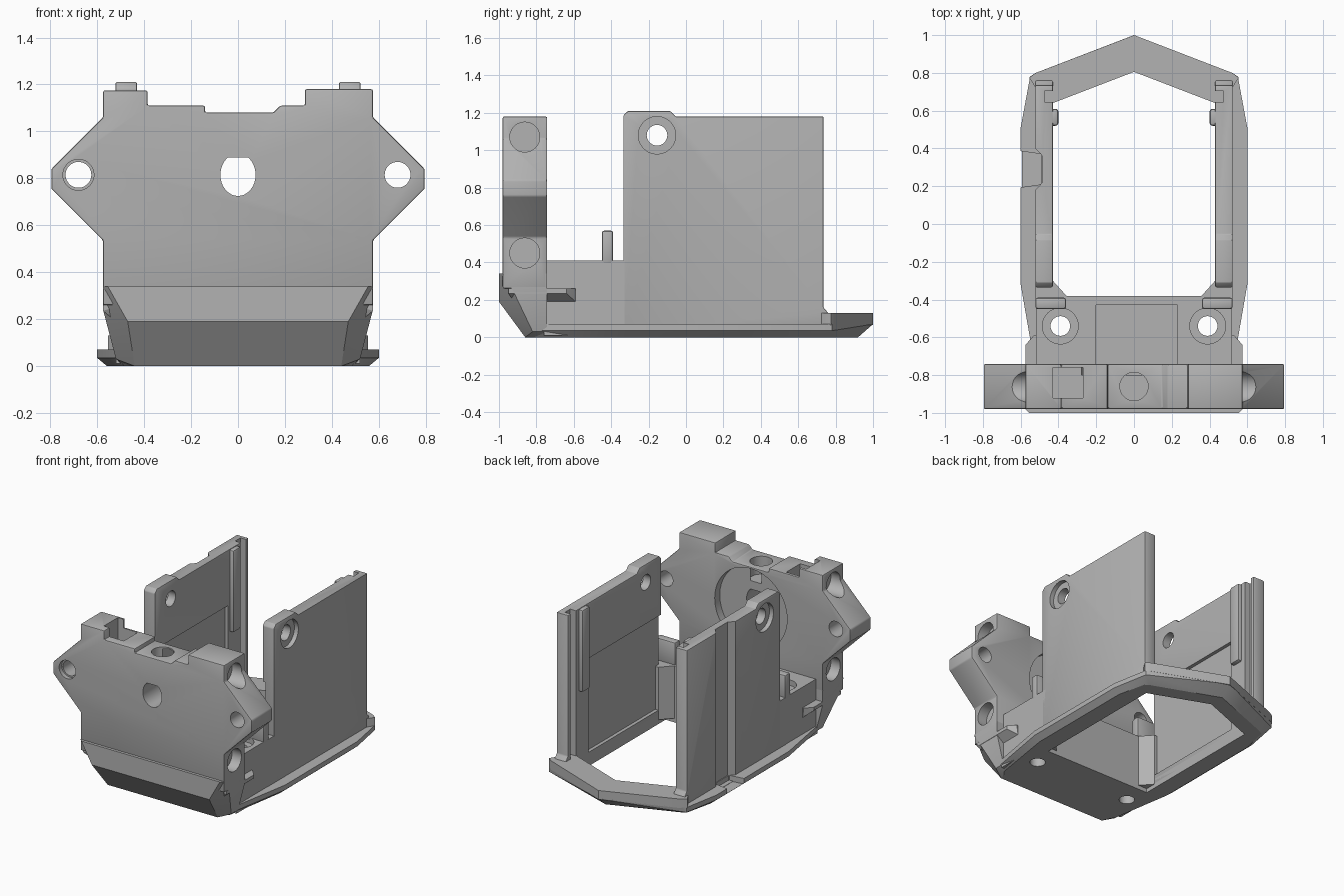
import bpy, bmesh, math
from mathutils import Vector

cube = bpy.data.objects.get("Cube")
if cube:
    bpy.data.objects.remove(cube, do_unlink=True)

grey = bpy.data.materials.new("plain grey")
grey.use_nodes = True
grey.diffuse_color = (0.45, 0.45, 0.45, 1)
grey.node_tree.nodes["Principled BSDF"].inputs["Base Color"].default_value = grey.diffuse_color


def finish(name, bm):
    bmesh.ops.recalc_face_normals(bm, faces=bm.faces)
    mesh = bpy.data.meshes.new(name)
    bm.to_mesh(mesh)
    bm.free()
    mesh.materials.append(grey)
    obj = bpy.data.objects.new(name, mesh)
    bpy.context.collection.objects.link(obj)
    return obj


def prism(name, pts, axis, a, b):
    """Extrude a 2D outline along x, y or z from a to b."""
    place = {"x": lambda p, t: (t, *p), "y": lambda p, t: (p[0], t, p[1]),
             "z": lambda p, t: (*p, t)}[axis]
    bm = bmesh.new()
    face = bm.faces.new([bm.verts.new(place(p, a)) for p in pts])
    out = bmesh.ops.extrude_face_region(bm, geom=[face])
    move = Vector(place((0, 0), b - a))
    bmesh.ops.translate(bm, verts=[v for v in out["geom"] if isinstance(v, bmesh.types.BMVert)], vec=move)
    return finish(name, bm)


def box(name, x, y, z):
    return prism(name, [(x[0], y[0]), (x[1], y[0]), (x[1], y[1]), (x[0], y[1])], "z", *z)


def rod(axis, centre, r, a, b, name="cutter"):
    turn = [i * math.tau / 40 for i in range(40)]
    return prism(name, [(centre[0] + r * math.cos(t), centre[1] + r * math.sin(t)) for t in turn], axis, a, b)


def hull(name, pts):
    bm = bmesh.new()
    for p in pts:
        bm.verts.new(p)
    bmesh.ops.convex_hull(bm, input=bm.verts)
    return finish(name, bm)


def apply(obj, mod):
    bpy.context.view_layer.objects.active = obj
    bpy.ops.object.modifier_apply(modifier=mod.name)


def bevel(obj, width):
    mod = obj.modifiers.new("soft edges", "BEVEL")
    mod.width, mod.segments, mod.limit_method = width, 2, "ANGLE"
    apply(obj, mod)


def cut(obj, *cutters):
    for c in cutters:
        mod = obj.modifiers.new("cut", "BOOLEAN")
        mod.operation, mod.object, mod.solver = "DIFFERENCE", c, "EXACT"
        apply(obj, mod)
        bpy.data.objects.remove(c, do_unlink=True)


def mirrored(half):
    return half + [(-p[0], *p[1:]) for p in reversed(half)]


# Front plate with ears and stepped top
plate = prism("front_plate", [
    (-.575, .26), (.575, .26), (.575, .535), (.795, .755), (.795, .84), (.575, 1.06),
    (.575, 1.18), (.285, 1.18), (.285, 1.11), (.18, 1.11), (.15, 1.08), (-.14, 1.08),
    (-.14, 1.11), (-.385, 1.11), (-.385, 1.175), (-.575, 1.175), (-.575, 1.06),
    (-.795, .84), (-.795, .755), (-.575, .535)], "y", -.98, -.742)
bevel(plate, .008)
# Shallow round recess on the back, then a nut pocket in the top
cut(plate, rod("y", (0, .78), .29, -.80, -.7),
    box("cutter", (-.43, -.27), (-.92, -.76), (.86, 1.3)))
# Flat-topped centre hole, ear holes and vertical hole
arc = [math.radians(125 + i * 290 / 30) for i in range(31)]
cut(plate, prism("cutter", [(.075 * math.cos(t), .815 + .09 * math.sin(t)) for t in arc], "y", -1.1, -.6),
    rod("z", (0, -.86), .075, .95, 1.3))
for s in (-1, 1):
    cut(plate, rod("y", (s * .68, .815), .055, -1.1, -.6))
    for z in (.45, 1.07):
        ends = sorted((s * .5, s * .9))
        cut(plate, rod("x", (-.862, z), .08, *ends))
cut(plate, rod("y", (-.68, .815), .066, -1.1, -.95))

# Sloping chin below the plate
hull("front_chin", mirrored([
    (.555, -1, .34), (.575, -.98, .34), (.47, -1, .19), (.44, -.86, 0), (.575, -.92, .24),
    (.575, -.742, .34), (.575, -.742, .24), (.52, -.92, .19), (.52, -.82, .03),
    (.52, -.742, .03), (.48, -.742, 0)]))

# Floor block with two screw wells
floor = box("floor_block", (-.52, .52), (-.76, -.38), (.01, .41))
cut(floor, box("cutter", (-.2, .23), (-.9, -.43), (.36, .6)))
for s in (-1, 1):
    cut(floor, rod("z", (s * .39, -.54), .095, .37, .6), rod("z", (s * .39, -.54), .052, -.2, .6))

# Base ring: chamfered solid with a pointed back, opened in the middle
outline = [(.45, -.86), (.52, -.78), (.54, -.62), (.6, -.32), (.6, .51), (.55, .78), (.52, .8), (0, 1)]
lower = [(x * .93, y * (.92 if y > .7 else 1)) for x, y in outline]
base = hull("base_ring", mirrored([(*p, .07) for p in outline] + [(*p, .035) for p in outline[:6]]
                                  + [(*p, 0) for p in lower]))
opening = mirrored([(.43, -.38), (.43, .64), (0, .8)][:2] + [(.001, .805)])
cut(base, prism("cutter", opening, "z", -.2, .4))
for s in (-1, 1):
    cut(base, rod("z", (s * .39, -.54), .052, -.2, .6))

# Raised pointed lip at the back
prism("back_lip", mirrored([(.43, .64), (.52, .72), (.555, .775), (.52, .8), (.001, 1)])
      [:5] + [(-.52, .8), (-.555, .775), (-.52, .72), (-.43, .64), (-.001, .805), (.001, .805)],
      "z", .065, .13)

for s, side in ((1, "left"), (-1, "right")):
    def span(a, b):
        return tuple(sorted((s * a, s * b)))

    # Tall side wall with a raised front shoulder
    wall = prism(side + "_wall", [
        (-.335, .03), (.76, .03), (.76, .13), (.735, .16), (.735, 1.18), (-.055, 1.18),
        (-.085, 1.21), (-.31, 1.21), (-.335, 1.185)], "x", *span(.43, .522))
    bevel(wall, .006)
    cut(wall, box("cutter", span(.4, .455), (-.5, .5), (.1, .78)),
        box("cutter", span(.4, .475), (.645, .705), (.13, 1.4)),
        rod("x", (-.155, 1.08), .055, *span(.3, .7)),
        rod("x", (-.155, 1.08), .1, *span(.49, .7)))
    if s < 0:
        cut(wall, prism("cutter", [(-.6, .16), (-.522, .18), (-.485, .22), (-.485, .36),
                                   (-.522, .4), (-.6, .42)], "z", .035, 1.4))
        cut(base, prism("cutter", [(-.7, .18), (-.49, .21), (-.49, .37), (-.7, .4)], "z", .03, .3))

    # Inner guide rib near the back
    rib = box(side + "_guide_rib", span(.4, .46), (.52, .61), (.58, 1.175))
    bevel(rib, .015)

    # Corner gusset and low tab in front of the wall
    prism(side + "_gusset", [(s * .522, -.3), (s * .522, -.4), (s * .34, -.4), (s * .43, -.3)],
          "z", .03, .41)
    tab = box(side + "_tab", span(.36, .522), (-.45, -.39), (.39, .57))
    bevel(tab, .012)

    # Small side ledge with an undercut
    hull(side + "_ledge", [(s * x, y, z) for x, y, z in [
        (.5, -.95, .26), (.575, -.95, .26), (.575, -.64, .26), (.53, -.59, .26), (.5, -.59, .26),
        (.575, -.95, .235), (.575, -.64, .235), (.52, -.92, .19), (.52, -.59, .19), (.5, -.59, .19)]])

# Smooth the round parts while keeping hard edges
for obj in bpy.context.scene.objects:
    if obj.type == "MESH":
        bpy.ops.object.select_all(action="DESELECT")
        obj.select_set(True)
        bpy.context.view_layer.objects.active = obj
        bpy.ops.object.shade_smooth_by_angle(angle=math.radians(25))
